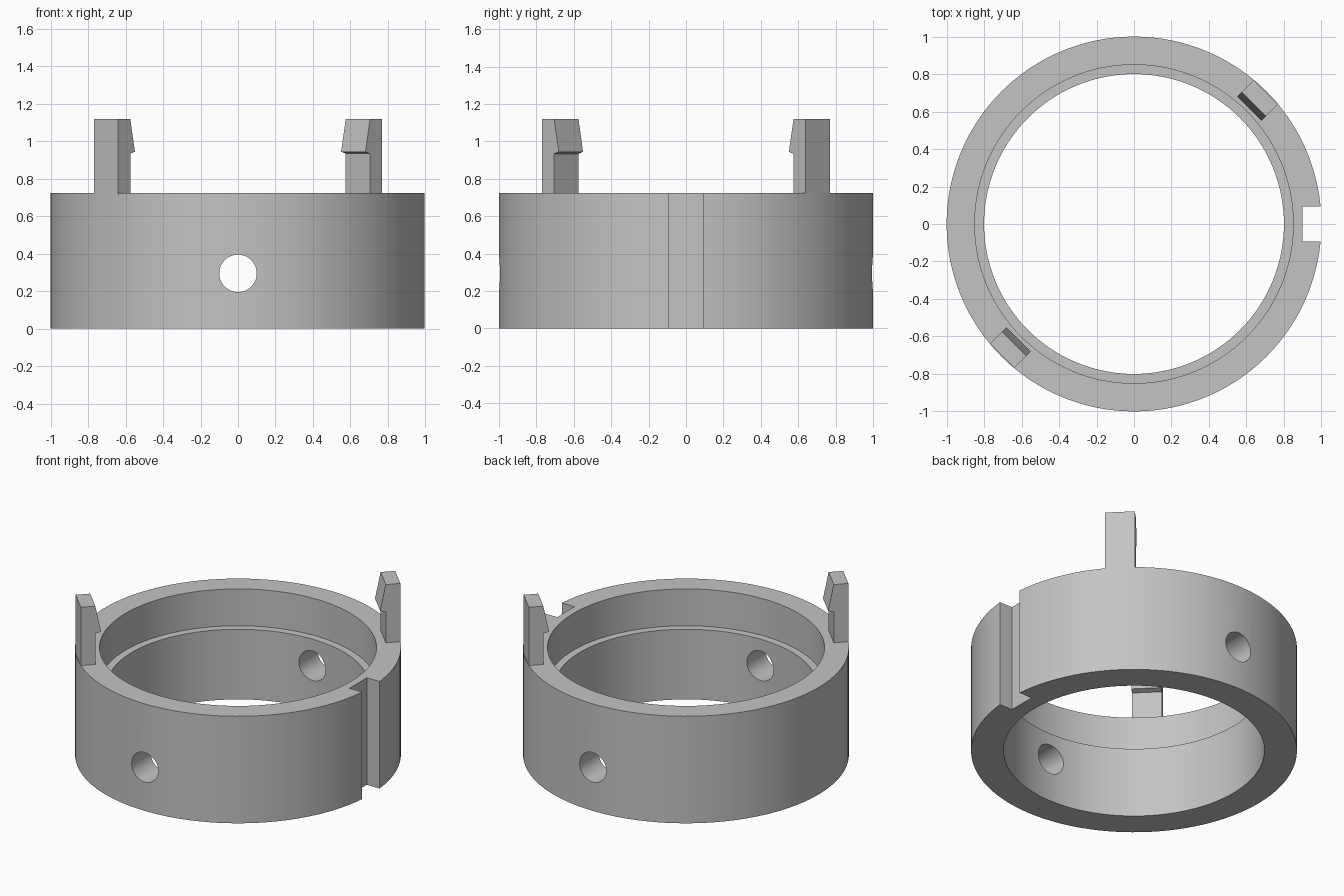
import bpy
import bmesh
import math
from mathutils import Matrix, Vector

default_cube = bpy.data.objects.get("Cube")
if default_cube:
    bpy.data.objects.remove(default_cube, do_unlink=True)

HEIGHT = 0.725
SEGMENTS = 128

# Single flat colour
grey = bpy.data.materials.new("plain grey")
grey.use_nodes = True
grey.diffuse_color = (0.55, 0.55, 0.55, 1)
grey.node_tree.nodes["Principled BSDF"].inputs["Base Color"].default_value = grey.diffuse_color


def make_object(name, bm):
    bmesh.ops.recalc_face_normals(bm, faces=bm.faces)
    mesh = bpy.data.meshes.new(name)
    bm.to_mesh(mesh)
    bm.free()
    mesh.materials.append(grey)
    obj = bpy.data.objects.new(name, mesh)
    bpy.context.collection.objects.link(obj)
    return obj


def select_only(obj):
    bpy.ops.object.select_all(action='DESELECT')
    obj.select_set(True)
    bpy.context.view_layer.objects.active = obj


def cut(target, cutter):
    cutter.hide_render = True
    mod = target.modifiers.new("cut", 'BOOLEAN')
    mod.operation = 'DIFFERENCE'
    mod.solver = 'EXACT'
    mod.object = cutter
    select_only(target)
    bpy.ops.object.modifier_apply(modifier=mod.name)
    bpy.data.objects.remove(cutter, do_unlink=True)


# Collar: stepped wall profile (radius, height) turned around z
profile = [(0.8, 0), (1, 0), (1, HEIGHT), (0.85, HEIGHT), (0.85, 0.475), (0.8, 0.475)]
bm = bmesh.new()
rings = []
for i in range(SEGMENTS):
    a = math.tau * i / SEGMENTS
    rings.append([bm.verts.new((r * math.cos(a), r * math.sin(a), z)) for r, z in profile])
for i, ring in enumerate(rings):
    following = rings[(i + 1) % SEGMENTS]
    for j in range(len(profile)):
        k = (j + 1) % len(profile)
        bm.faces.new((ring[j], following[j], following[k], ring[k]))
collar = make_object("collar", bm)

# Cross hole through front and back walls
bm = bmesh.new()
bmesh.ops.create_cone(bm, cap_ends=True, segments=48, radius1=0.1, radius2=0.1, depth=3,
                      matrix=Matrix.Translation((0, 0, 0.295)) @ Matrix.Rotation(math.pi / 2, 4, 'X'))
cut(collar, make_object("hole_cutter", bm))

# Keyway down the left side
bm = bmesh.new()
bmesh.ops.create_cube(bm, size=1, matrix=Matrix.Translation((1.1, 0, HEIGHT / 2))
                      @ Matrix.Diagonal((0.4, 0.186, 2, 1)))
cut(collar, make_object("keyway_cutter", bm))

select_only(collar)
bpy.ops.object.shade_smooth_by_angle(angle=math.radians(30))

# Snap prongs: side outline (radius, height) with an inward hook, given width
outline = [(0.905, HEIGHT - 0.01), (0.996, HEIGHT - 0.01), (0.996, 1.12),
           (0.905, 1.12), (0.87, 0.944), (0.905, 0.934)]
for name, angle in (("back_left_prong", 45), ("front_right_prong", 225)):
    bm = bmesh.new()
    face = bm.faces.new([bm.verts.new((r, -0.092, z)) for r, z in outline])
    side = bmesh.ops.extrude_face_region(bm, geom=[face])
    bmesh.ops.translate(bm, vec=Vector((0, 0.184, 0)),
                        verts=[v for v in side["geom"] if isinstance(v, bmesh.types.BMVert)])
    bmesh.ops.rotate(bm, verts=bm.verts, cent=(0, 0, 0),
                     matrix=Matrix.Rotation(math.radians(angle), 3, 'Z'))
    make_object(name, bm)
